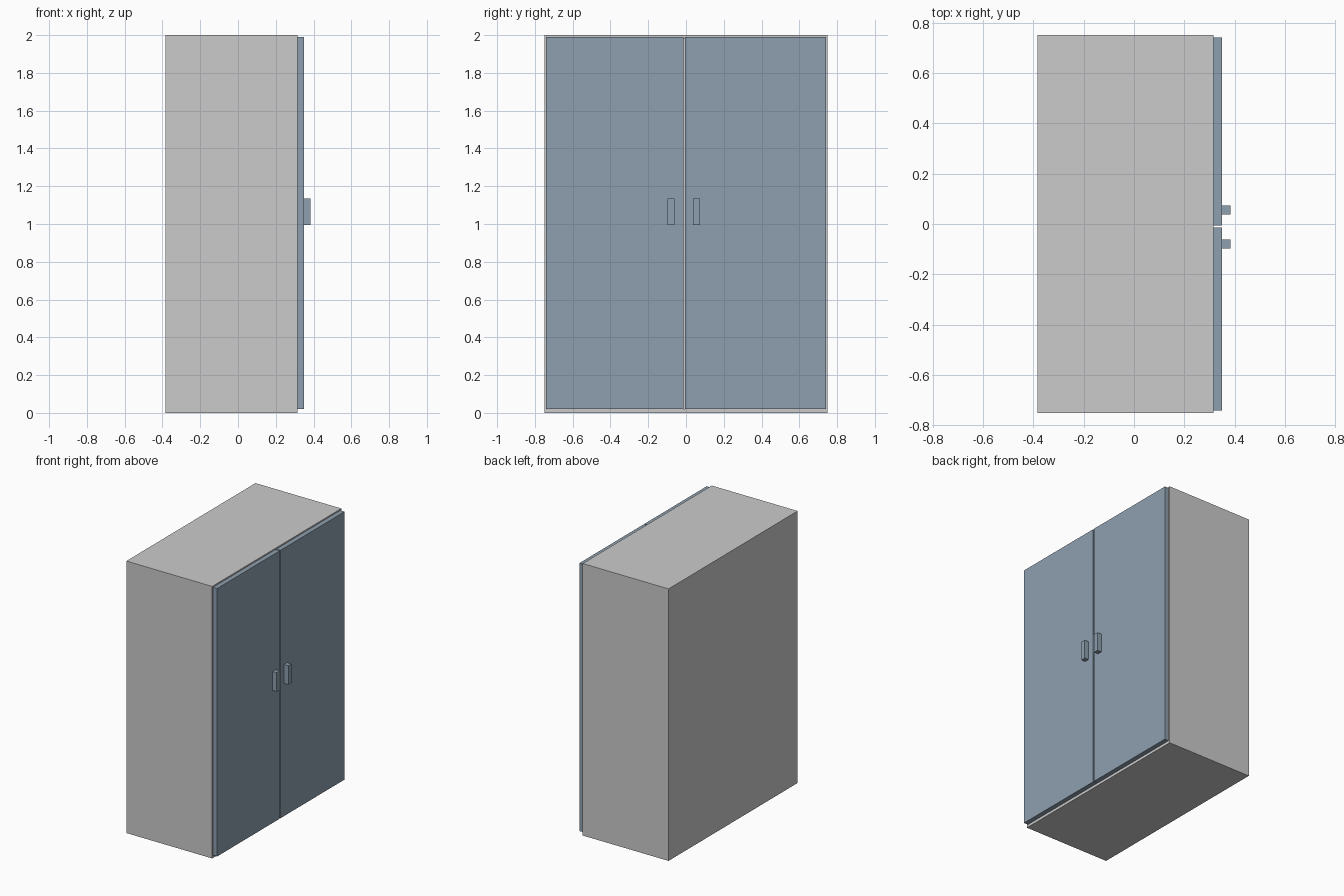
import bpy
import bmesh

if "Cube" in bpy.data.objects:
    bpy.data.objects.remove(bpy.data.objects["Cube"])

BACK, FRONT, DOOR_FACE, GRIP_FACE = -0.383, 0.315, 0.349, 0.383
HALF_W, HEIGHT, WALL = 0.75, 2.0, 0.03

slate = bpy.data.materials.new("slate_blue")
slate.diffuse_color = (0.27, 0.35, 0.43, 1)
slate.use_nodes = True
slate.node_tree.nodes["Principled BSDF"].inputs["Base Color"].default_value = slate.diffuse_color


def box(name, x, y, z, material=None, open_front=False):
    """Box from (min, max) ranges; open_front hollows it out from the +x side."""
    bm = bmesh.new()
    bmesh.ops.create_cube(bm, size=1)
    for v in bm.verts:
        v.co = [r[0] + (c + 0.5) * (r[1] - r[0]) for c, r in zip(v.co, (x, y, z))]
    if open_front:
        bm.normal_update()
        front = max(bm.faces, key=lambda f: f.normal.x)
        bmesh.ops.inset_region(bm, faces=[front], thickness=WALL)
        walls = bmesh.ops.extrude_face_region(bm, geom=[front])["geom"]
        verts = [g for g in walls if isinstance(g, bmesh.types.BMVert)]
        bmesh.ops.translate(bm, verts=verts, vec=(x[0] + WALL - x[1], 0, 0))
        if front.is_valid:
            bmesh.ops.delete(bm, geom=[front], context='FACES_ONLY')
        bmesh.ops.recalc_face_normals(bm, faces=bm.faces)
    mesh = bpy.data.meshes.new(name)
    bm.to_mesh(mesh)
    bm.free()
    if material:
        mesh.materials.append(material)
    obj = bpy.data.objects.new(name, mesh)
    bpy.context.collection.objects.link(obj)
    return obj


# Hollow cabinet carcass
box("cabinet_body", (BACK, FRONT), (-HALF_W, HALF_W), (0, HEIGHT), open_front=True)

# Pair of doors with a narrow gap, each with a handle
for side, door_y, handle_y in (("left", (-0.74, -0.014), (-0.098, -0.062)),
                               ("right", (-0.006, 0.74), (0.037, 0.073))):
    box(side + "_door", (FRONT, DOOR_FACE), door_y, (0.02, 1.99), slate)
    box(side + "_handle", (DOOR_FACE, GRIP_FACE), handle_y, (0.995, 1.135), slate)
